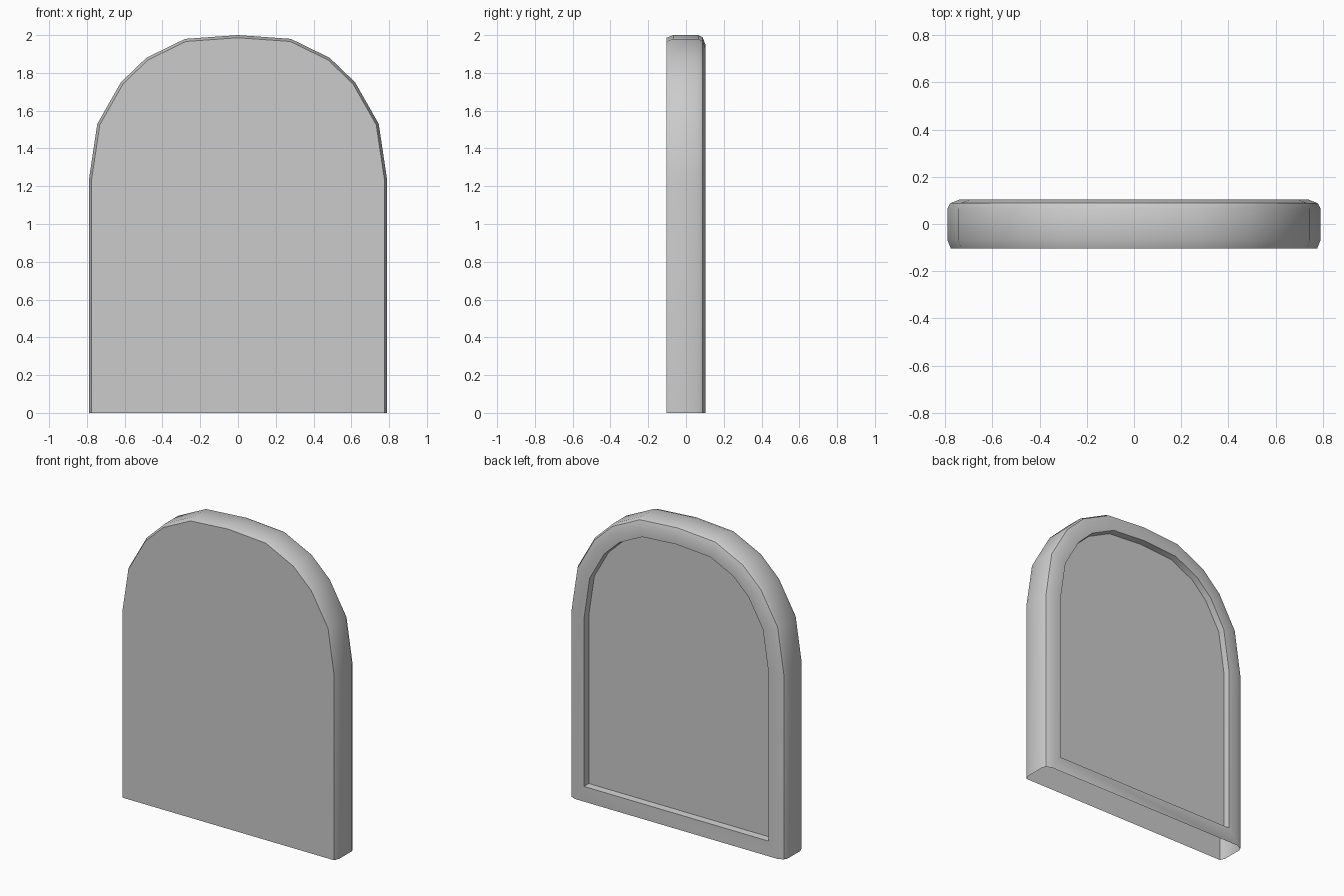
import bpy, bmesh
from mathutils import Vector

if "Cube" in bpy.data.objects:
    bpy.data.objects.remove(bpy.data.objects["Cube"])

# Right half of the arched outline (x, z), bottom to crown, then mirrored
half = [(0.79, 0.0), (0.79, 1.23), (0.745, 1.53), (0.62, 1.75),
        (0.485, 1.88), (0.28, 1.98), (0.0, 2.0)]
outline = [Vector(p) for p in half] + [Vector((-x, z)) for x, z in half[-2::-1]]

# Edge cross-section, front to back: (inset, y, height of bottom edge)
section = [(0.014, -0.103, 0), (0.0, -0.068, 0), (0.0, 0.065, 0),
           (0.012, 0.088, 0), (0.05, 0.103, 0),
           (0.115, 0.102, 0.1), (0.12, 0.06, 0.105)]


def inset(points, d, bottom):
    """Mitred inset of the open outline, with its two feet set at one height."""
    result = []
    for i, p in enumerate(points):
        before = p - points[i - 1] if i > 0 else points[1] - p
        after = points[i + 1] - p if i < len(points) - 1 else before
        n1 = Vector((-before.y, before.x)).normalized()
        n2 = Vector((-after.y, after.x)).normalized()
        result.append(p + (n1 + n2) * d / (1 + n1.dot(n2)))
    result[0].y = result[-1].y = bottom
    return result


bm = bmesh.new()
loops = [[bm.verts.new((p.x, y, p.y)) for p in inset(outline, d, bottom)]
         for d, y, bottom in section]

# Edge bands and raised back rim
for a, b in zip(loops, loops[1:]):
    for i in range(len(a) - 1):
        bm.faces.new((a[i], a[i + 1], b[i + 1], b[i]))

# Bottom of the back rim and its sill; the underside of the shell stays open
for a, b in zip(loops[4:], loops[5:]):
    bm.faces.new((a[-1], a[0], b[0], b[-1]))

# Flat front face and recessed back panel
bm.faces.new(loops[0])
bm.faces.new(loops[-1])
bmesh.ops.recalc_face_normals(bm, faces=bm.faces[:])
front = min(bm.faces, key=lambda f: f.calc_center_median().y)
if front.normal.y > 0:
    bmesh.ops.reverse_faces(bm, faces=bm.faces[:])

mesh = bpy.data.meshes.new("arched_slab")
bm.to_mesh(mesh)
bm.free()
slab = bpy.data.objects.new("arched_slab", mesh)
bpy.context.collection.objects.link(slab)
bpy.context.view_layer.objects.active = slab
slab.select_set(True)
bpy.ops.object.shade_smooth_by_angle(angle=0.56)
